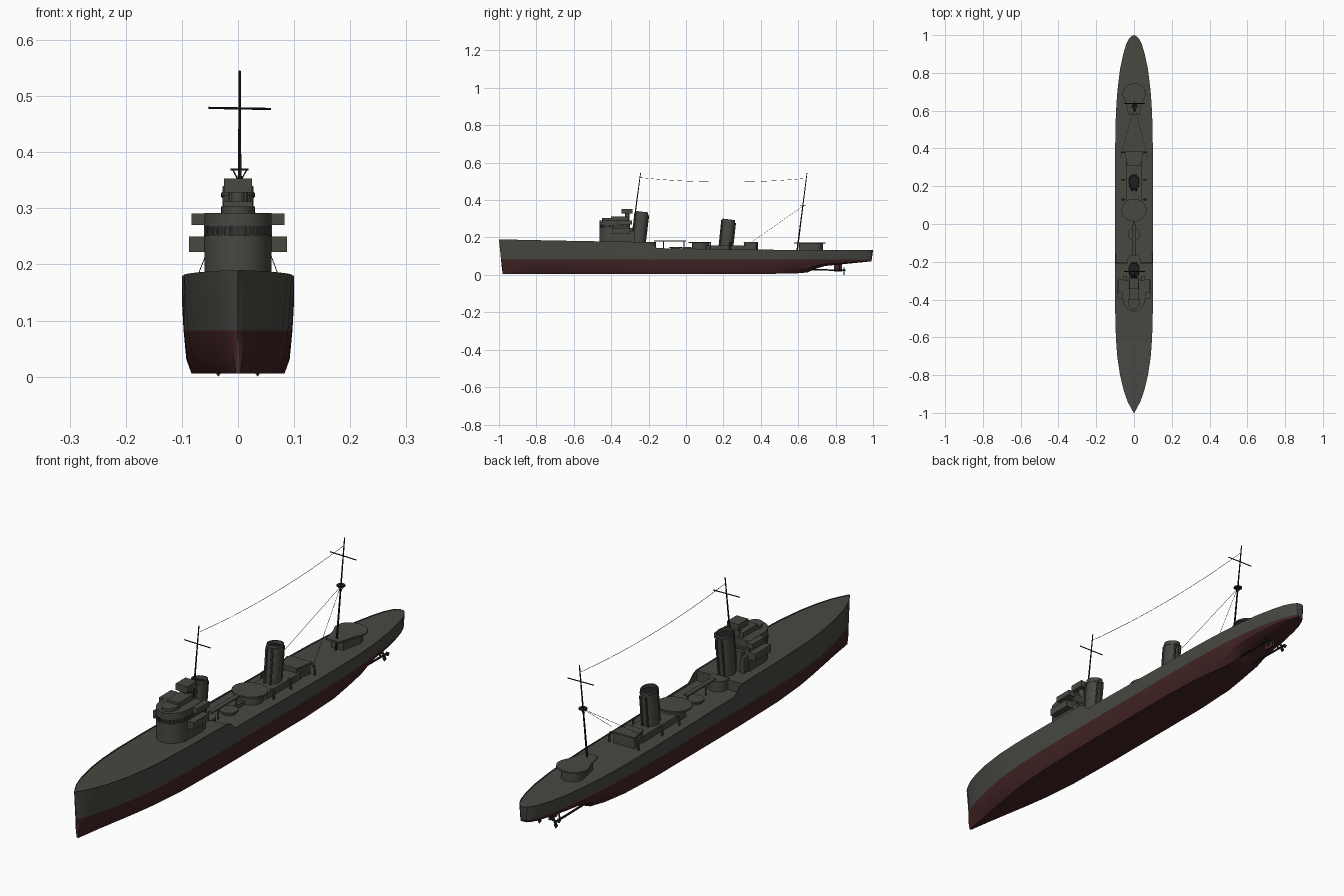
import bpy, bmesh, math
from mathutils import Vector

if "Cube" in bpy.data.objects:
    bpy.data.objects.remove(bpy.data.objects["Cube"])


def mat(name, r, g, b):
    m = bpy.data.materials.new(name)
    m.diffuse_color = (r, g, b, 1)
    m.use_nodes = True
    m.node_tree.nodes["Principled BSDF"].inputs["Base Color"].default_value = m.diffuse_color
    return m


GREY = mat("ship grey", 0.065, 0.065, 0.055)
RED = mat("hull red", 0.055, 0.017, 0.018)
BLACK = mat("mast black", 0.012, 0.012, 0.012)
GLASS = mat("window glass", 0.035, 0.038, 0.038)


def finish(name, bm, mats, smooth=True):
    bmesh.ops.recalc_face_normals(bm, faces=bm.faces)
    me = bpy.data.meshes.new(name)
    bm.to_mesh(me)
    bm.free()
    ob = bpy.data.objects.new(name, me)
    bpy.context.collection.objects.link(ob)
    for m in mats:
        me.materials.append(m)
    if smooth:
        bpy.ops.object.select_all(action='DESELECT')
        ob.select_set(True)
        bpy.context.view_layer.objects.active = ob
        bpy.ops.object.shade_smooth_by_angle(angle=math.radians(30))
    return ob


def loft(name, rings, mats, closed=True, cap=True, rule=None):
    bm = bmesh.new()
    vs = [[bm.verts.new(p) for p in r] for r in rings]
    n = len(vs[0])
    for a, b in zip(vs, vs[1:]):
        for i in range(n if closed else n - 1):
            j = (i + 1) % n
            bm.faces.new((a[i], a[j], b[j], b[i]))
    if cap:
        bm.faces.new(vs[0])
        bm.faces.new(vs[-1])
    if rule:
        for f in bm.faces:
            f.material_index = rule(f.calc_center_median())
    return finish(name, bm, mats)


def prism(name, outline, z0, z1, m=GREY):
    return loft(name, [[(x, y, z) for x, y in outline] for z in (z0, z1)], [m])


def arc(cx, cy, rx, ry, a0=0, a1=360, n=32):
    full = a1 - a0 == 360
    k = n if full else n + 1
    return [(cx + rx * math.cos(math.radians(a0 + (a1 - a0) * i / n)),
             cy + ry * math.sin(math.radians(a0 + (a1 - a0) * i / n))) for i in range(k)]


def box(name, x0, x1, y0, y1, z0, z1, m=GREY):
    return prism(name, [(x0, y0), (x1, y0), (x1, y1), (x0, y1)], z0, z1, m)


def rod(name, a, b, r, m=BLACK, r2=None, n=8):
    a, b = Vector(a), Vector(b)
    bm = bmesh.new()
    d = b - a
    bmesh.ops.create_cone(bm, cap_ends=True, segments=n, radius1=r,
                          radius2=r if r2 is None else r2, depth=d.length)
    bm.transform(d.to_track_quat('Z', 'Y').to_matrix().to_4x4())
    bmesh.ops.translate(bm, verts=bm.verts, vec=(a + b) / 2)
    return finish(name, bm, [m])


# hull stations: y, deck half width, keel height, waterline ratio, bottom ratio
ST = [(-1, .001, .005, .9, .9), (-.98, .013, .005, .75, .3), (-.94, .034, .005, .72, .3),
      (-.88, .055, .005, .75, .35), (-.8, .074, .005, .82, .45), (-.7, .089, .005, .89, .57),
      (-.6, .096, .005, .93, .68), (-.45, .1, .005, .96, .78), (-.206, .1, .005, .97, .83),
      (-.205, .1, .005, .97, .83), (-.185, .1, .005, .97, .83), (-.17, .1, .005, .97, .83),
      (-.155, .1, .005, .97, .83), (.3, .1, .005, .97, .83), (.48, .099, .005, .96, .75),
      (.58, .096, .006, .95, .62), (.65, .092, .012, .94, .5), (.69, .089, .03, .93, .5),
      (.74, .084, .046, .92, .52), (.82, .074, .054, .91, .58), (.9, .057, .062, .9, .65),
      (.95, .042, .067, .88, .7), (.98, .027, .07, .86, .7), (.993, .015, .072, .85, .7),
      (1, .002, .074, .85, .7)]
WL = .082
BREAK = {-.185: .169, -.17: .155, -.155: .143}


def sheer(y):
    if y < -.2:
        return .176 + .014 * ((-.2 - y) / .8) ** 1.3
    if y in BREAK:
        return BREAK[y]
    return .139 - .006 * min(1, (y + .155) / .8)


rings = []
for y, w, zb, rw, rb in ST:
    zs = sheer(y)
    zd = zs - .003 if y < -.2055 else sheer(-.15) - .003 if y < -.15 else zs - .003
    rake = .02 if y == -1 else 0
    rear = -.012 if y == 1 else 0
    zbil = zb + .33 * (WL - zb)
    wbil = w * (rb * .35 + rw * .65)
    wi = w * .965
    half = [(w * rb, y + rake + rear, zb + .001), (wbil, y + rake * .8 + rear * .8, zbil),
            (w * rw, y + rake * .55 + rear * .6, WL), (w, y, zs), (wi, y, zs), (wi, y, zd)]
    rings.append(half + [(-x, a, z) for x, a, z in reversed(half)])
loft("hull", rings, [GREY, RED], rule=lambda c: 1 if c.z < WL - .0005 and c.y < .999 else 0)

# bridge tower with rounded front
def bridge_outline(g=0.0):
    return arc(0, -.39, .06 + g, .072 + g, 180, 360, 28) + [(.06 + g, -.30), (-.06 - g, -.30)]


prism("bridge_tower", bridge_outline(), .165, .252)
prism("bridge_window_band", bridge_outline(-.003), .252, .267, GLASS)
prism("bridge_top", bridge_outline(), .267, .292)
for i in range(15):
    a = math.radians(180 + 180 * i / 14)
    x, y = .0585 * math.cos(a), -.39 + .0705 * math.sin(a)
    rod("window_post", (x, y, .25), (x, y, .269), .0022, GREY, n=6)
for s in (-1, 1):
    for y in (-.36, -.33, -.302):
        rod("window_post", (s * .0585, y, .25), (s * .0585, y, .269), .0022, GREY, n=6)
    # bridge wings and side houses
    box("lower_wing", s * .055, s * .087, -.395, -.30, .222, .25)
    box("upper_wing", s * .055, s * .083, -.365, -.29, .27, .291)
    box("side_house", s * .04, s * .055, -.31, -.275, .165, .235)
box("bridge_rear_house", -.04, .04, -.31, -.285, .165, .25)
prism("upper_lookout", arc(0, -.41, .03, .04), .29, .303)
box("lookout_house", -.026, .026, -.40, -.31, .29, .312)
rod("director_pedestal", (0, -.315, .29), (0, -.315, .335), .012, GREY, n=16)
box("director", -.025, .025, -.345, -.285, .328, .353)


# raked oval funnels with lip, dark mouth and steam pipe
def funnel(name, y0, y1, z0, z1):
    def ring(t, k, dz=0):
        cy, z = y0 + (y1 - y0) * t, z0 + (z1 - z0) * t
        return [(x, y, z + dz + (y - cy) * -.12) for x, y in arc(0, cy, .028 * k, .034 * k)]
    loft(name, [ring(0, 1), ring(.9, 1), ring(.9, 1.07), ring(.94, 1.07), ring(.94, 1),
                ring(1, 1), ring(1, .88), ring(.9, .88)], [GREY])
    loft(name + "_mouth", [ring(.905, .875), ring(.93, .87)], [BLACK])
    for s in (-1, 1):
        rod(name + "_pipe", (s * .012, y0 - .035, z0), (s * .012, y1 - .035, z1 - .005), .005, GREY)
        rod(name + "_rear_pipe", (s * .012, y0 + .035, z0), (s * .012, y1 + .035, z1 - .02), .004, GREY)


funnel("front_funnel", -.255, -.236, .16, .338)
funnel("rear_funnel", .212, .228, .13, .297)

# house below forecastle break and raised walkway
prism("break_house", arc(0, -.195, .035, .035, 0, 180, 16) + [(-.035, -.215), (.035, -.215)], .13, .176)
box("walkway", -.009, .009, -.17, -.0, .178, .184)
for y in (-.12, -.01):
    rod("walkway_post", (0, y, .13), (0, y, .18), .003, GREY)
rod("low_mount", (0, -.055, .13), (0, -.055, .143), .026, GREY, n=24)
rod("low_mount_top", (0, -.055, .143), (0, -.055, .149), .033, GREY, n=24)
box("deck_pipe", -.006, .006, -.02, .03, .13, .15)

# midship gun platform
rod("midship_house", (0, .078, .13), (0, .078, .17), .045, GREY, n=28)
prism("midship_platform", arc(0, .073, .066, .06), .17, .176)

# houses around the rear funnel
box("boiler_house", -.042, .042, .11, .325, .13, .158)
prism("rear_house", [(-.032, .31), (.032, .31), (.045, .38), (-.045, .38)], .13, .172)
prism("rear_house_roof", [(-.036, .308), (.036, .308), (.049, .384), (-.049, .384)], .172, .177)

# curved davits along both sides
for s in (-1, 1):
    for y in (.13, .235, .38):
        pts = [(.062, .13), (.062, .157), (.058, .167), (.05, .171)]
        for p, q in zip(pts, pts[1:]):
            rod("davit", (s * p[0], y, p[1]), (s * q[0], y, q[1]), .0045, GREY)

# aft gun platform
prism("aft_house", arc(0, .69, .042, .042, -30, 210, 24) + [(-.025, .605), (.025, .605)], .125, .168)
prism("aft_platform", arc(0, .69, .061, .055, -20, 200, 28)
      + [(-.045, .645), (-.028, .578), (.028, .578), (.045, .645)], .168, .174)


# raked masts with yards
def mast(name, base, top):
    a, b = Vector(base), Vector(top)
    rod(name, a, b, .004, r2=.002)
    p = a.lerp(b, (.478 - a.z) / (b.z - a.z))
    rod(name + "_yard", p + Vector((-.056, 0, .001)), p + Vector((.056, 0, -.001)), .002)


mast("fore_mast", (.003, -.293, .17), (.003, -.243, .545))
mast("main_mast", (.003, .594, .128), (.003, .647, .545))
rod("mast_platform", (.003, .625, .367), (.003, .625, .371), .016, n=16)
for s in (-1, 1):
    rod("mast_platform_brace", (.003 + s * .012, .625, .368), (.003, .621, .345), .0012)
    rod("stay_wire", (.003, .622, .365), (s * .074, .35, .175), .0007, n=5)

# sagging aerial wire
wire = []
for i in range(13):
    t = i / 12
    wire.append((.003, -.245 + .888 * t, .52 - .004 * t - .022 * 4 * t * (1 - t)))
for p, q in zip(wire, wire[1:]):
    rod("aerial_wire", p, q, .0008, n=5)

# rudder, shafts and propellers
box("rudder", -.004, .004, .79, .835, .018, .06, RED)
for s in (-1, 1):
    x = s * .035
    rod("propeller_shaft", (x, .68, .027), (x, .853, .025), .004, BLACK)
    rod("shaft_strut", (x, .82, .025), (x * .8, .82, .058), .003, RED)
    for k in range(3):
        a = math.radians(-90 + 120 * k)
        dx, dz = math.cos(a), math.sin(a)
        px, pz = -dz * .008, dx * .008
        tip = (x + dx * .025, .025 + dz * .025)
        mid = (x + dx * .014, .025 + dz * .014)
        blade = [(x, .025), (mid[0] + px, mid[1] + pz), tip, (mid[0] - px, mid[1] - pz)]
        loft("propeller_blade", [[(u, yy, v) for u, v in blade] for yy in (.843, .847)], [BLACK])
